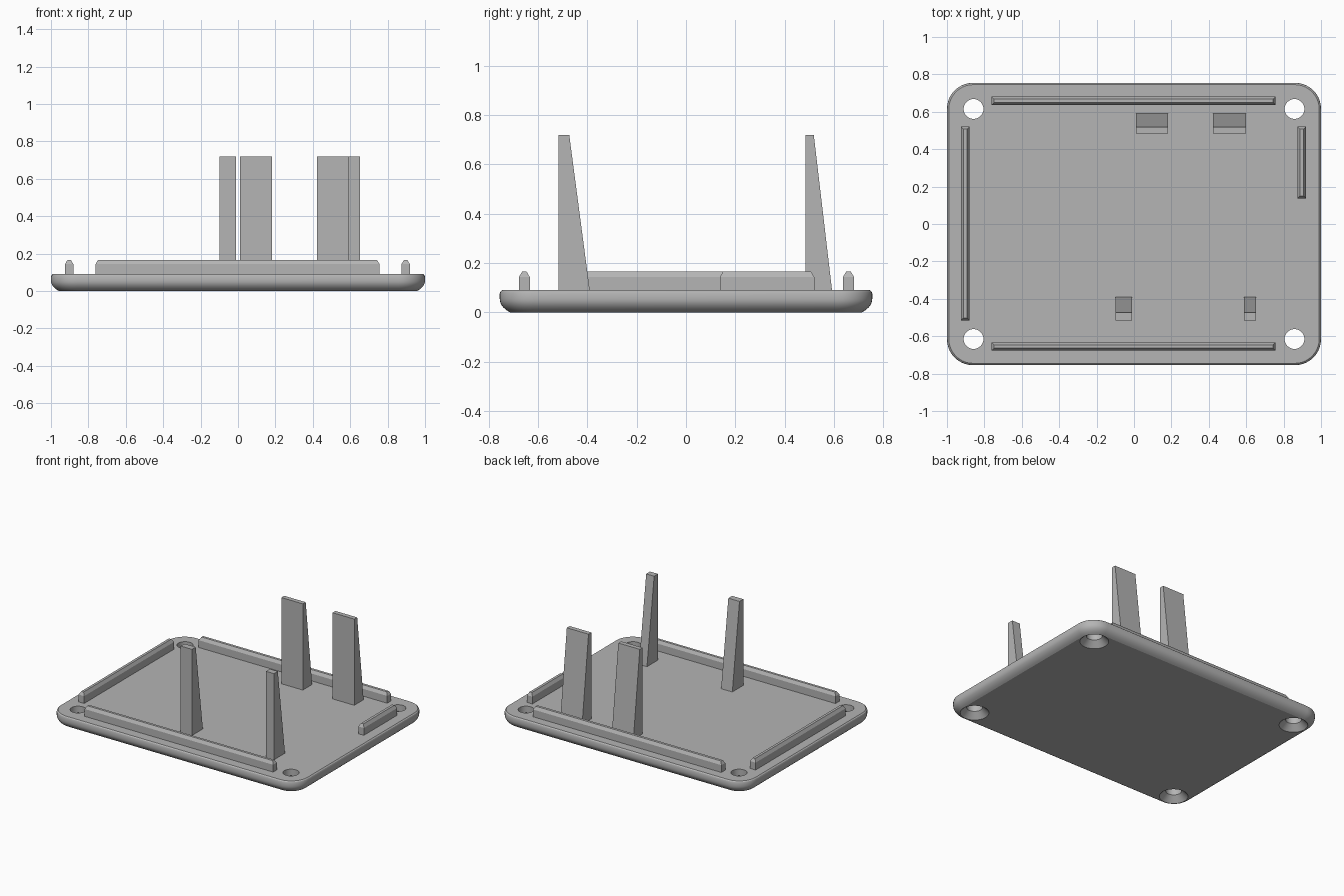
import bpy, bmesh, math

cube = bpy.data.objects.get("Cube")
if cube:
    bpy.data.objects.remove(cube, do_unlink=True)

grey = bpy.data.materials.new("plain_grey")
grey.use_nodes = True
grey.diffuse_color = (0.46, 0.46, 0.46, 1)
grey.node_tree.nodes["Principled BSDF"].inputs["Base Color"].default_value = grey.diffuse_color

HALF_X, HALF_Y, CORNER, THICK = 1.0, 0.755, 0.14, 0.09


def loft(name, rings):
    """Skin a stack of equal-length point rings and cap both ends."""
    bm = bmesh.new()
    loops = [[bm.verts.new(p) for p in ring] for ring in rings]
    for low, high in zip(loops, loops[1:]):
        n = len(low)
        for i in range(n):
            j = (i + 1) % n
            bm.faces.new((low[i], low[j], high[j], high[i]))
    bm.faces.new(loops[0][::-1])
    bm.faces.new(loops[-1])
    bmesh.ops.recalc_face_normals(bm, faces=bm.faces)
    mesh = bpy.data.meshes.new(name)
    bm.to_mesh(mesh)
    bm.free()
    mesh.materials.append(grey)
    obj = bpy.data.objects.new(name, mesh)
    bpy.context.collection.objects.link(obj)
    return obj


def rounded_ring(inset, z, steps=10):
    ring = []
    r = CORNER - inset
    for k, (sx, sy) in enumerate(((1, 1), (-1, 1), (-1, -1), (1, -1))):
        for s in range(steps + 1):
            a = math.pi / 2 * (k + s / steps)
            ring.append((sx * (HALF_X - CORNER) + r * math.cos(a),
                         sy * (HALF_Y - CORNER) + r * math.sin(a), z))
    return ring


def circle_ring(cx, cy, r, z, n=40):
    return [(cx + r * math.cos(math.tau * i / n),
             cy + r * math.sin(math.tau * i / n), z) for i in range(n)]


def rect_ring(x0, x1, y0, y1, z):
    return [(x0, y0, z), (x1, y0, z), (x1, y1, z), (x0, y1, z)]


def smooth(obj):
    bpy.ops.object.select_all(action="DESELECT")
    obj.select_set(True)
    bpy.context.view_layer.objects.active = obj
    bpy.ops.object.shade_smooth_by_angle(angle=math.radians(28))


# Base plate: rounded belly, vertical rim, small rounded top edge
profile = []
for i in range(8):
    a = math.radians(38 + 52 * i / 7)
    profile.append((0.11 * (1 - math.sin(a)), 0.055 * (1 - math.cos(a) / math.cos(math.radians(38)))))
profile += [(0, 0.076), (0.003, 0.084), (0.01, THICK)]
plate = loft("base_plate", [rounded_ring(i, z) for i, z in profile])

# Countersunk screw holes at the corners
for sx in (-1, 1):
    for sy in (-1, 1):
        x, y = sx * 0.858, sy * 0.615
        cutter = loft("hole_cutter", [circle_ring(x, y, r, z) for r, z in
                                      ((0.105, -0.01), (0.053, 0.042), (0.053, 0.2))])
        cutter.hide_render = True
        bpy.context.view_layer.objects.active = plate
        cut = plate.modifiers.new("hole", "BOOLEAN")
        cut.operation, cut.solver, cut.object = "DIFFERENCE", "EXACT", cutter
        bpy.ops.object.modifier_apply(modifier=cut.name)
        bpy.data.objects.remove(cutter, do_unlink=True)
smooth(plate)

# Locating ribs with chamfered tops
RIBS = {
    "front_rib": (-0.762, 0.757, -0.677, -0.633),
    "back_rib": (-0.762, 0.757, 0.636, 0.681),
    "right_rib": (-0.925, -0.88, -0.515, 0.52),
    "left_rib": (0.874, 0.919, 0.137, 0.52),
}
for name, (x0, x1, y0, y1) in RIBS.items():
    c = 0.013
    loft(name, [rect_ring(x0, x1, y0, y1, THICK - 0.01),
                rect_ring(x0, x1, y0, y1, 0.143),
                rect_ring(x0 + c, x1 - c, y0 + c, y1 - c, 0.165)])

# Tapered posts: upright front side, sloping back side
POSTS = {
    "front_post_right": (-0.10, -0.01, -0.517, -0.39, -0.473),
    "front_post_left": (0.588, 0.652, -0.517, -0.39, -0.473),
    "back_post_right": (0.01, 0.183, 0.485, 0.592, 0.518),
    "back_post_left": (0.423, 0.598, 0.485, 0.592, 0.518),
}
for name, (x0, x1, y0, foot, tip) in POSTS.items():
    loft(name, [rect_ring(x0, x1, y0, foot, THICK - 0.002),
                rect_ring(x0, x1, y0, tip, 0.718)])
